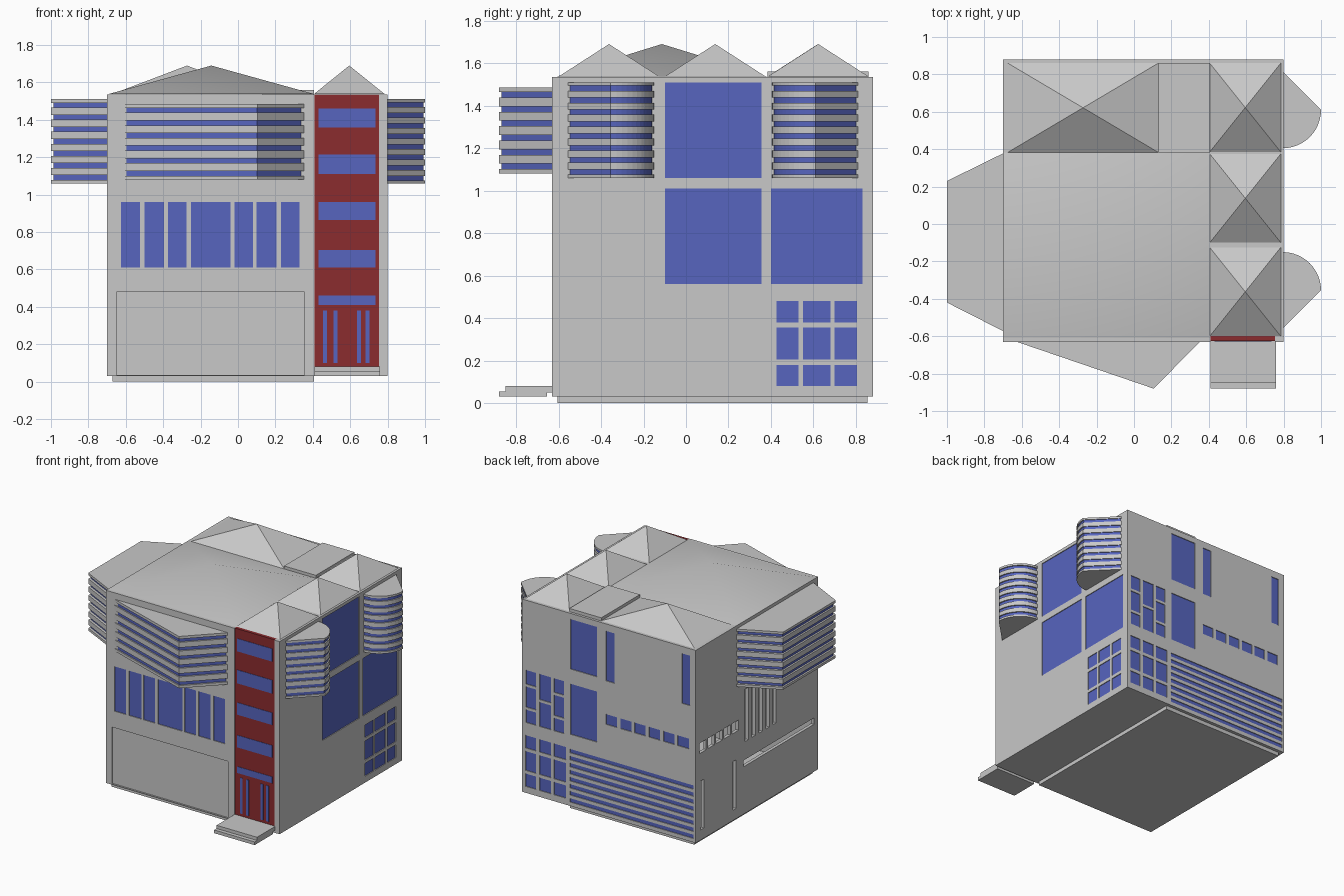
import bpy, bmesh, math
from mathutils import Vector

cube = bpy.data.objects.get("Cube")
if cube:
    bpy.data.objects.remove(cube, do_unlink=True)


def material(name, rgb):
    m = bpy.data.materials.new(name)
    m.use_nodes = True
    m.diffuse_color = (*rgb, 1)
    m.node_tree.nodes["Principled BSDF"].inputs["Base Color"].default_value = (*rgb, 1)
    return m


GRAY = material("light gray", (0.58, 0.58, 0.58))
BLUE = material("window blue", (0.095, 0.13, 0.52))
RED = material("dark red", (0.26, 0.025, 0.028))

X0, X1, Y0, Y1, Z0, Z1 = -0.70, 0.80, -0.63, 0.88, 0.03, 1.535
WALL = 0.025


def finish(name, bm, mat):
    mesh = bpy.data.meshes.new(name)
    bm.to_mesh(mesh)
    bm.free()
    obj = bpy.data.objects.new(name, mesh)
    bpy.context.collection.objects.link(obj)
    mesh.materials.append(mat)
    return obj


def add_prism(bm, pts, z0, z1, flip=False):
    """Vertical prism over a plan outline."""
    low = [bm.verts.new((x, y, z0)) for x, y in pts]
    top = [bm.verts.new((x, y, z1)) for x, y in pts]
    n = len(pts)
    faces = [bm.faces.new(low), bm.faces.new(top)]
    faces += [bm.faces.new((low[i], low[(i + 1) % n], top[(i + 1) % n], top[i])) for i in range(n)]
    bmesh.ops.recalc_face_normals(bm, faces=faces)
    if flip:
        bmesh.ops.reverse_faces(bm, faces=faces)


def add_box(bm, x0, x1, y0, y1, z0, z1, flip=False):
    add_prism(bm, [(x0, y0), (x1, y0), (x1, y1), (x0, y1)], z0, z1, flip)


def boxes(name, mat, *dims):
    bm = bmesh.new()
    for d in dims:
        add_box(bm, *d)
    return finish(name, bm, mat)


def wall_box(side, a0, a1, z0, z1, near, far):
    """Box in a wall, from depth near to depth far below its outer face."""
    if side == "front":
        return (a0, a1, Y0 + near, Y0 + far, z0, z1)
    if side == "back":
        return (a0, a1, Y1 - far, Y1 - near, z0, z1)
    if side == "left":
        return (X1 - far, X1 - near, a0, a1, z0, z1)
    return (X0 + near, X0 + far, a0, a1, z0, z1)


def grid(side, cols, rows):
    return [(side, *c, *r) for c in cols for r in rows]


# Window layout for each wall
ROWS = [(0.08, 0.18), (0.205, 0.355), (0.38, 0.48)]
windows = grid("front", [(-0.625, -0.525), (-0.50, -0.395), (-0.375, -0.275), (-0.25, -0.04),
                         (-0.02, 0.08), (0.10, 0.205), (0.23, 0.33)], [(0.61, 0.96)])
windows += grid("left", [(-0.10, 0.355)], [(0.56, 1.01), (1.06, 1.51)])
windows += grid("left", [(0.40, 0.83)], [(0.56, 1.01)])
windows += grid("left", [(0.425, 0.53), (0.55, 0.68), (0.70, 0.805)], ROWS)
windows += grid("back", [(0.155, 0.38)], [(0.59, 0.985), (1.10, 1.49)])
windows += grid("back", [(0.0, 0.075), (-0.65, -0.58)], [(1.09, 1.48)])
windows += grid("back", [(-0.02 - 0.124 * i, 0.076 - 0.124 * i) for i in range(6)], [(0.75, 0.83)])
windows += grid("back", [(0.68, 0.765), (0.44, 0.525)], [(0.58, 0.68), (0.70, 0.86), (0.88, 0.99)])
windows += grid("back", [(0.55, 0.65)], [(0.58, 0.77), (0.79, 0.99)])
windows += grid("back", [(0.68, 0.77), (0.55, 0.65), (0.42, 0.525)], ROWS)
windows += grid("back", [(-0.68, 0.385)], [(0.06 + 0.055 * i, 0.09 + 0.055 * i) for i in range(8)])

# Open slots in the right wall
slots = grid("right", [(0.75 - 0.1 * i, 0.83 - 0.1 * i) for i in range(5)], [(0.71, 0.79)])
slots += grid("right", [(0.23 - 0.086 * i, 0.27 - 0.086 * i) for i in range(5)], [(0.59, 1.0)])
slots += grid("right", [(0.78, 0.82), (0.38, 0.42)], [(0.11, 0.49)])
slots += grid("right", [(-0.58, 0.29)], [(0.40, 0.45)])

# Hollow house body with openings cut
bm = bmesh.new()
add_box(bm, X0, X1, Y0, Y1, Z0, Z1)
add_box(bm, X0 + WALL, X1 - WALL, Y0 + WALL, Y1 - WALL, Z0 + WALL, Z1 - WALL, flip=True)
body = finish("house_body", bm, GRAY)
cuts = [wall_box(*w, -0.02, 0.04) for w in windows + slots]
cuts.append(wall_box("front", -0.65, 0.355, 0.035, 0.48, -0.02, 0.012))
cuts.append((0.41, 0.755, -0.66, -0.60, 0.08, 1.6))
cutter = boxes("opening_cutter", GRAY, *cuts)
cutter.hide_render = True
mod = body.modifiers.new("openings", "BOOLEAN")
mod.operation = "DIFFERENCE"
mod.solver = "EXACT"
mod.object = cutter
bpy.context.view_layer.objects.active = body
bpy.ops.object.modifier_apply(modifier=mod.name)
bpy.data.objects.remove(cutter, do_unlink=True)

boxes("window_glass", BLUE, *[wall_box(*w, 0.006, 0.016) for w in windows])

# Foundation and entrance steps
boxes("foundation", GRAY, (-0.67, 0.405, -0.605, 0.855, 0, 0.04))
boxes("entrance_steps", GRAY, (0.41, 0.76, -0.85, -0.62, 0.05, 0.08),
      (0.41, 0.76, -0.88, -0.655, 0.03, 0.055))

# Red entrance tower panel with its glazing
boxes("red_panel", RED, (0.41, 0.755, -0.625, -0.60, 0.08, Z1))
tower = [(0.43, 0.735, a, b) for a, b in
         [(0.41, 0.46), (0.61, 0.705), (0.865, 0.96), (1.11, 1.215), (1.36, 1.46)]]
tower += [(x, x + 0.022, 0.10, 0.38) for x in (0.455, 0.51, 0.635, 0.682)]
boxes("tower_glass", BLUE, *[(a, b, -0.628, -0.622, c, d) for a, b, c, d in tower])


# Slatted bays: blue core with projecting gray bands
def bay(name, pts, anchor, z0, z1, count, stripe):
    c = Vector(anchor)
    core = [c + (Vector(p) - c) * 0.955 for p in pts]
    bm = bmesh.new()
    add_prism(bm, core, z0 + 0.004, z1 - 0.004)
    finish(name + "_glass", bm, BLUE)
    bm = bmesh.new()
    pitch = (z1 - z0) / count
    edges = [z0]
    for i in range(count):
        mid = z0 + (i + 0.5) * pitch
        edges += [mid - stripe / 2, mid + stripe / 2]
    edges.append(z1)
    for lo, hi in zip(edges[::2], edges[1::2]):
        add_prism(bm, pts, lo, hi)
    finish(name + "_slats", bm, GRAY)


bay("front_bay", [(-0.65, -0.622), (0.105, -0.88), (0.36, -0.622)], (0.0, -0.622), 1.08, 1.485, 6, 0.026)
bay("right_bay", [(-0.695, 0.38), (-1.0, 0.23), (-1.0, -0.42), (-0.695, -0.575)],
    (-0.695, -0.1), 1.06, 1.51, 7, 0.026)
for name, cy, s in (("front_round_bay", -0.355, 1), ("back_round_bay", 0.61, -1)):
    arc = [(0.795 + 0.205 * math.cos(t), cy + s * 0.205 * math.sin(t))
           for t in [math.pi / 2 * i / 12 for i in range(13)]]
    bay(name, arc + [(0.795, cy - s * 0.205)], (0.795, cy), 1.06, 1.51, 8, 0.024)


# Roof pyramids and flat roof slab
def pyramid(name, x0, x1, y0, y1, z):
    bm = bmesh.new()
    base = [bm.verts.new((x, y, z)) for x, y in [(x0, y0), (x1, y0), (x1, y1), (x0, y1)]]
    apex = bm.verts.new(((x0 + x1) / 2, (y0 + y1) / 2, 1.69))
    for i in range(4):
        bm.faces.new((base[i], base[(i + 1) % 4], apex))
    return finish(name, bm, GRAY)


main_roof = pyramid("main_roof", -0.695, 0.41, -0.61, 0.383, Z1 + 0.002)
for p in main_roof.data.polygons:
    p.use_smooth = True
pyramid("back_roof", -0.675, 0.13, 0.383, 0.86, Z1 + 0.002)
for name, y in (("front", -0.60), ("middle", -0.10), ("back", 0.385)):
    pyramid(name + "_side_roof", 0.405, 0.785, y, y + 0.475, Z1 + 0.002)
boxes("flat_roof", GRAY, (0.13, 0.405, 0.383, 0.86, Z1 - 0.005, 1.56))
